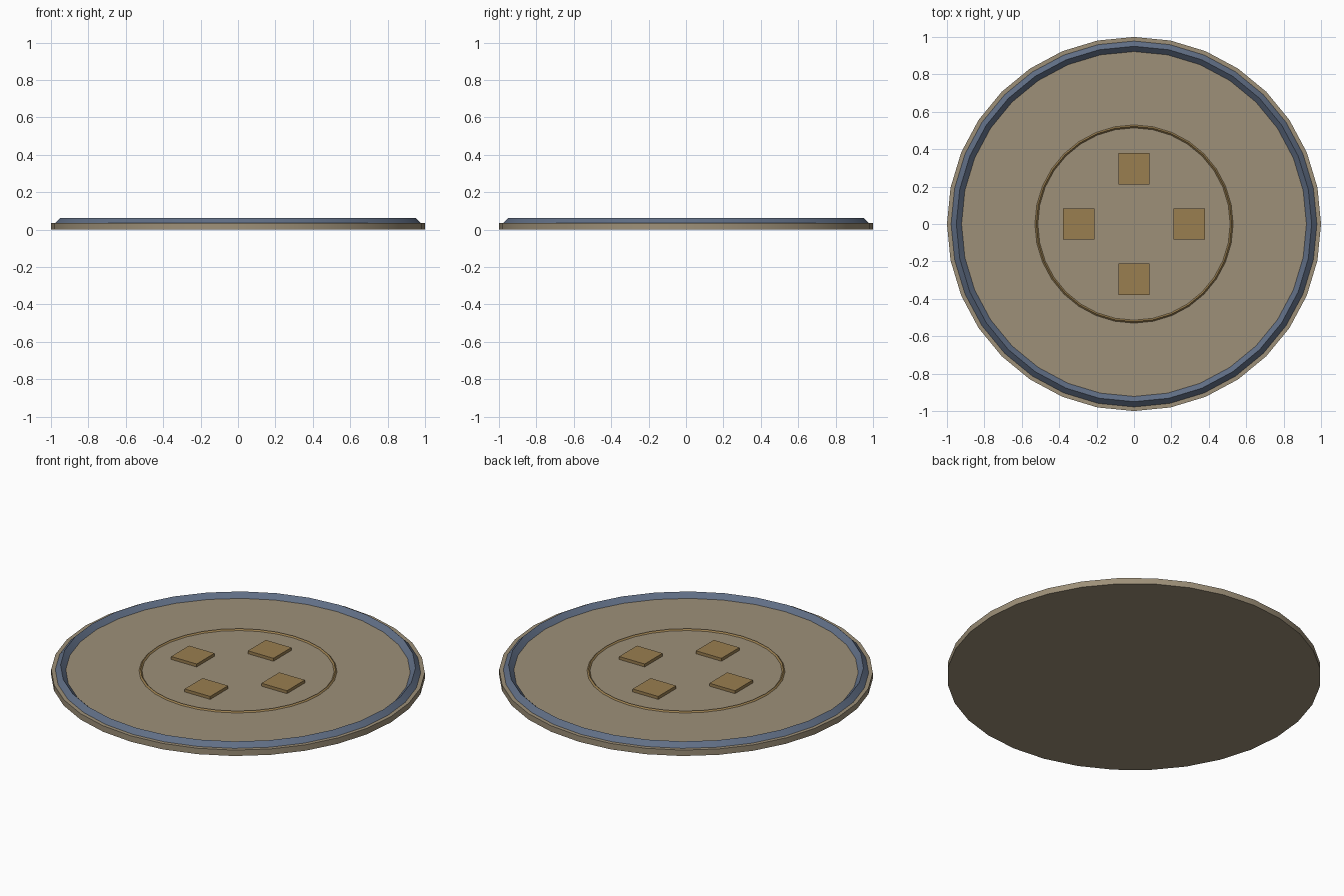
import bpy
import math

if "Cube" in bpy.data.objects:
    bpy.data.objects.remove(bpy.data.objects["Cube"])

TOP = 0.035


def finish(name, mat, smooth=True):
    ob = bpy.context.object
    ob.name = name
    ob.data.materials.append(mat)
    if smooth:
        bpy.ops.object.shade_smooth_by_angle(angle=math.radians(40))
    return ob


def material(name, rgb):
    m = bpy.data.materials.new(name)
    m.diffuse_color = (*rgb, 1)
    m.use_nodes = True
    m.node_tree.nodes["Principled BSDF"].inputs["Base Color"].default_value = m.diffuse_color
    return m


stone = material("tan_stone", (0.34, 0.28, 0.19))
steel = material("blue_steel", (0.12, 0.16, 0.24))
brass = material("dull_brass", (0.32, 0.21, 0.08))

# Base disc
bpy.ops.mesh.primitive_cylinder_add(vertices=32, radius=1, depth=TOP,
                                    end_fill_type='TRIFAN',
                                    location=(0, 0, TOP / 2))
finish("base_disc", stone)

# Raised rim with a diamond section
bpy.ops.mesh.primitive_torus_add(major_segments=32, minor_segments=4,
                                 major_radius=0.95, minor_radius=0.03,
                                 location=(0, 0, TOP - 0.002))
finish("outer_rim", steel)
bpy.ops.object.shade_smooth()

# Thin inlaid ring
bpy.ops.mesh.primitive_torus_add(major_segments=32, minor_segments=4,
                                 major_radius=0.522, minor_radius=0.008,
                                 location=(0, 0, TOP))
finish("inner_ring", brass)
bpy.ops.object.shade_smooth()

# Four square pads
for i in range(4):
    a = i * math.pi / 2
    bpy.ops.mesh.primitive_cube_add(
        size=1, location=(0.295 * math.cos(a), 0.295 * math.sin(a), TOP + 0.005))
    ob = finish(f"square_pad_{i + 1}", brass, smooth=False)
    ob.scale = (0.167, 0.167, 0.025)
